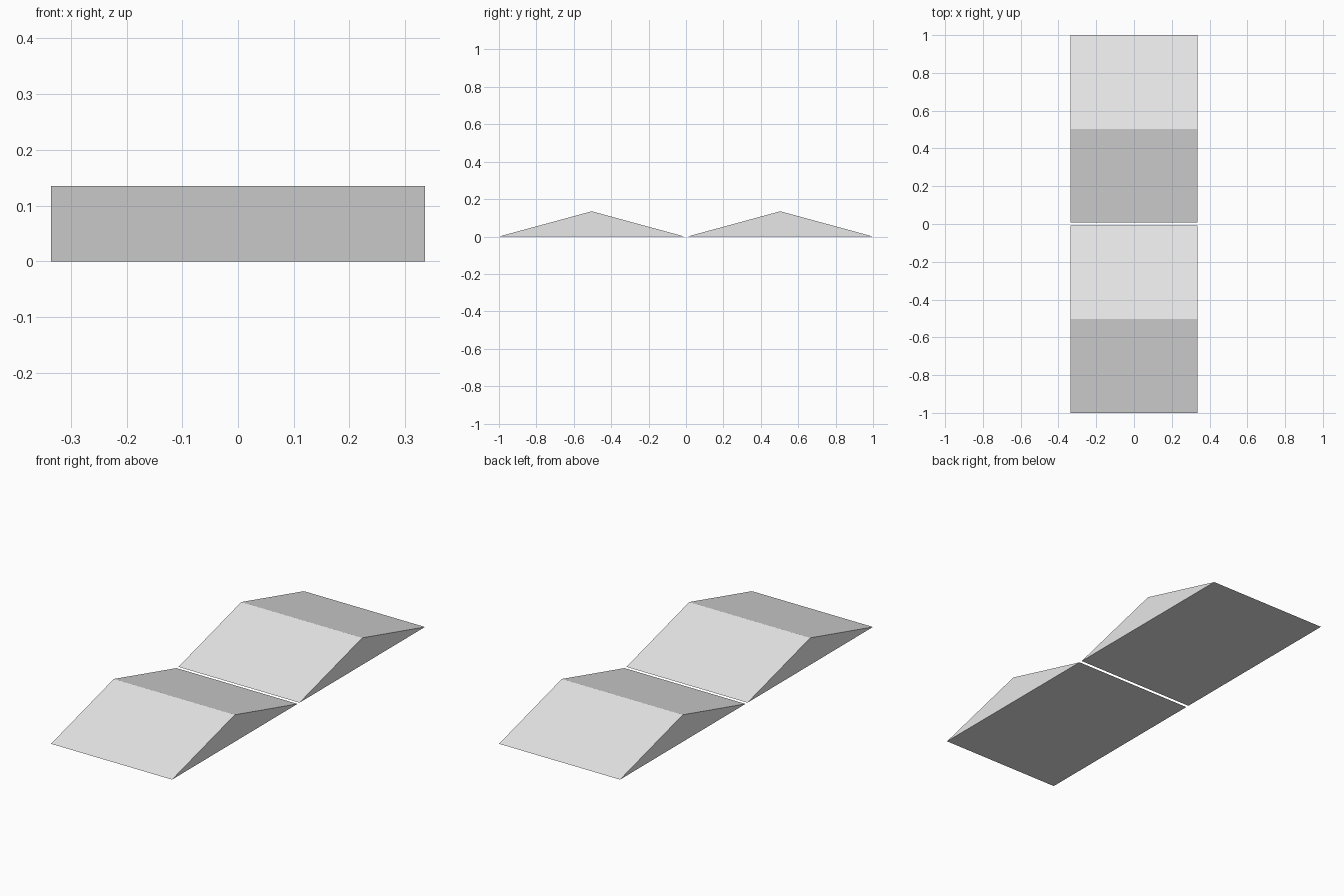
import bpy
import bmesh
from mathutils import Vector

cube = bpy.data.objects.get("Cube")
if cube:
    bpy.data.objects.remove(cube, do_unlink=True)

HALF_WIDTH = 0.335
HEIGHT = 0.135
OUTER, RIDGE, INNER = 1.0, 0.504, 0.008

grey = bpy.data.materials.new("light_grey")
grey.use_nodes = True
grey.diffuse_color = (0.8, 0.8, 0.8, 1)
grey.node_tree.nodes["Principled BSDF"].inputs["Base Color"].default_value = (0.8, 0.8, 0.8, 1)


def wedge(name, side):
    """Triangular profile in the YZ plane, extruded across the width."""
    bm = bmesh.new()
    profile = [(OUTER, 0), (RIDGE, HEIGHT), (INNER, 0)]
    face = bm.faces.new([bm.verts.new((-HALF_WIDTH, side * y, z)) for y, z in profile])
    result = bmesh.ops.extrude_face_region(bm, geom=[face], use_keep_orig=True)
    moved = [v for v in result["geom"] if isinstance(v, bmesh.types.BMVert)]
    bmesh.ops.translate(bm, verts=moved, vec=Vector((2 * HALF_WIDTH, 0, 0)))
    bmesh.ops.recalc_face_normals(bm, faces=bm.faces[:])
    mesh = bpy.data.meshes.new(name)
    bm.to_mesh(mesh)
    bm.free()
    mesh.materials.append(grey)
    bpy.context.collection.objects.link(bpy.data.objects.new(name, mesh))


# Two matching ramps separated by a thin gap
wedge("front_ramp", -1)
wedge("back_ramp", 1)
